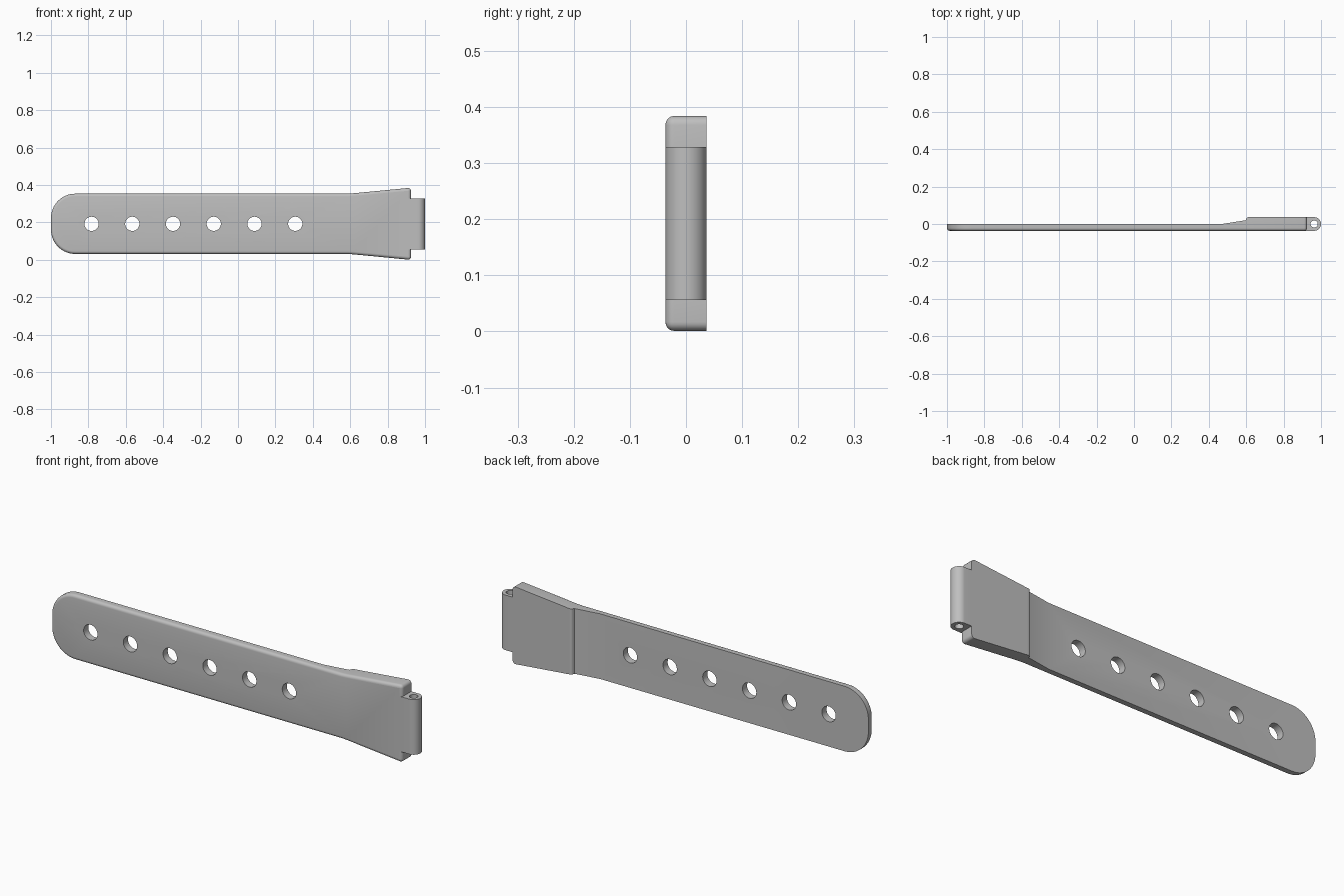
import bpy, bmesh, math
from mathutils import Vector

if "Cube" in bpy.data.objects:
    bpy.data.objects.remove(bpy.data.objects["Cube"])

ZC = 0.1925      # mid height
F = 0.0365       # half thickness at the hinge

grey = bpy.data.materials.new("grey")
grey.diffuse_color = (0.52, 0.52, 0.52, 1)
grey.use_nodes = True
grey.node_tree.nodes["Principled BSDF"].inputs["Base Color"].default_value = grey.diffuse_color


def prism(name, points, direction):
    """Extrude a closed loop of 3D points along a direction."""
    bm = bmesh.new()
    face = bm.faces.new([bm.verts.new(p) for p in points])
    ext = bmesh.ops.extrude_face_region(bm, geom=[face])
    verts = [g for g in ext["geom"] if isinstance(g, bmesh.types.BMVert)]
    bmesh.ops.translate(bm, verts=verts, vec=Vector(direction))
    bmesh.ops.recalc_face_normals(bm, faces=bm.faces)
    me = bpy.data.meshes.new(name)
    bm.to_mesh(me)
    bm.free()
    ob = bpy.data.objects.new(name, me)
    bpy.context.collection.objects.link(ob)
    me.materials.append(grey)
    return ob


def arc(cx, cy, r, a0, a1, n):
    return [(cx + r * math.cos(math.radians(a0 + (a1 - a0) * i / n)),
             cy + r * math.sin(math.radians(a0 + (a1 - a0) * i / n))) for i in range(n + 1)]


def apply_boolean(ob, other, op):
    mod = ob.modifiers.new(op, 'BOOLEAN')
    mod.operation, mod.object, mod.solver = op, other, 'EXACT'
    bpy.context.view_layer.objects.active = ob
    bpy.ops.object.modifier_apply(modifier=mod.name)
    bpy.data.objects.remove(other)


# Strap outline: flared hinge end, round tip; mirrored about mid height
half = arc(0.909, 0.1755, 0.016, 0, 85, 5)
half += [(0.62, 0.1635), (0.59, 0.1615)]
half += arc(-0.87, 0.031, 0.13, 90, 180, 16)
outline = half + [(x, -z) for x, z in reversed(half)]
strap = prism("strap", [(x, -F, ZC + z) for x, z in outline], (0, 0.2, 0))

# Rounded front rim
bm = bmesh.new()
bm.from_mesh(strap.data)
rim = [e for e in bm.edges if all(v.co.y < -F + 1e-4 for v in e.verts)]
bmesh.ops.bevel(bm, geom=rim, offset=0.015, segments=5, profile=0.5, affect='EDGES')
bm.to_mesh(strap.data)
bm.free()

# Thickness profile: thin strap, ramp, step up to the thick end
side = [(-1.1, -0.1), (-1.1, 0), (0.47, 0), (0.597, 0.02), (0.6, 0.026)]
side += arc(0.612, 0.0245, 0.012, 165, 90, 5) + [(1.1, F), (1.1, -0.1)]
apply_boolean(strap, prism("thickness", [(x, y, -0.1) for x, y in side], (0, 0, 0.6)), 'INTERSECT')

# Buckle holes
for i in range(6):
    ring = arc(-0.783 + 0.2178 * i, ZC, 0.038, 0, 352.5, 47)
    apply_boolean(strap, prism("hole", [(x, -0.1, z) for x, z in ring], (0, 0.3, 0)), 'DIFFERENCE')

# Hinge barrel with its pin hole
knuckle = [(0.9, F)] + [(0.9, -F)] + arc(1 - F, 0, F, -90, 90, 24)
hinge = prism("hinge_barrel", [(x, y, 0.056) for x, y in knuckle], (0, 0, 0.273))
pin = arc(1 - F, 0, 0.019, 0, 348.75, 31)
apply_boolean(hinge, prism("pin_hole", [(x, y, -0.1) for x, y in pin], (0, 0, 0.6)), 'DIFFERENCE')
apply_boolean(strap, hinge, 'UNION')

bpy.ops.object.select_all(action='DESELECT')
strap.select_set(True)
bpy.context.view_layer.objects.active = strap
bpy.ops.object.shade_smooth_by_angle(angle=math.radians(25))
